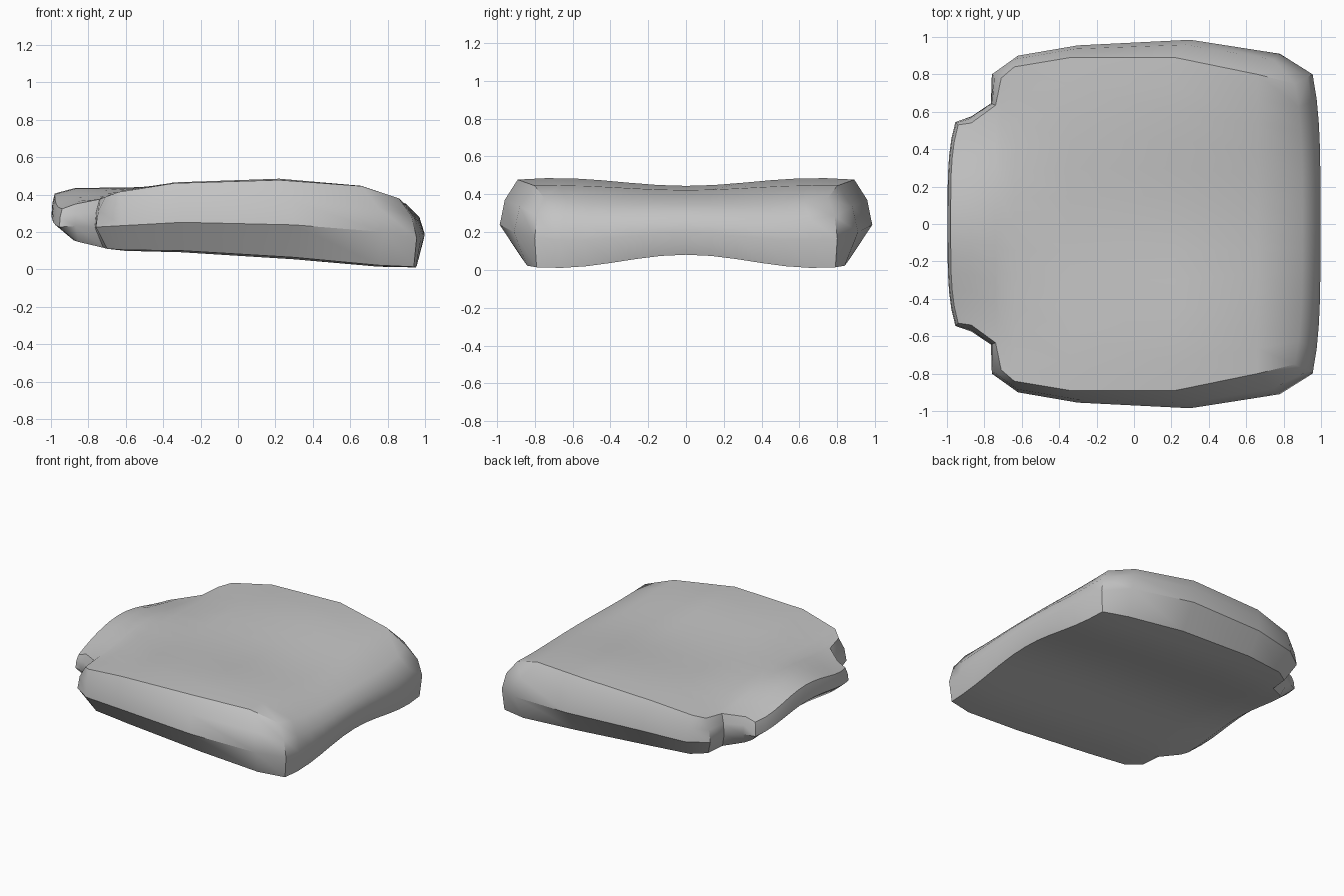
import bpy
import bmesh
import math

default_cube = bpy.data.objects.get("Cube")
if default_cube:
    bpy.data.objects.remove(default_cube, do_unlink=True)

# Outline stations from front to rear: (x, half width) of each layer's edge
top_edge = [(.86, .75), (.66, .8), (.22, .89), (-.34, .89), (-.64, .84),
            (-.71, .78), (-.74, .635), (-.87, .54), (-.94, .53)]
middle_edge = [(.955, .8), (.78, .91), (.3, .985), (-.3, .955), (-.62, .9),
               (-.76, .8), (-.765, .645), (-.87, .575), (-.955, .545)]
bottom_edge = [(.94, .79), (.75, .84), (.3, .87), (-.3, .85), (-.6, .81),
               (-.7, .74), (-.72, .6), (-.85, .52), (-.88, .48)]

# Height profiles along the depth: (x, z)
side_profile = [(-1, .28), (-.9, .33), (-.75, .37), (-.6, .425), (-.35, .465),
                (.2, .487), (.65, .45), (.86, .38), (.95, .29)]
centre_profile = [(-1, .4), (-.88, .435), (-.35, .44), (.2, .445),
                  (.65, .425), (.9, .35)]
base_profile = [(-.9, .145), (-.65, .1), (-.25, .09), (.35, .05), (.8, .01)]

columns = 12
last_row = len(top_edge) - 1


def interpolate(profile, x):
    if x <= profile[0][0]:
        return profile[0][1]
    for (x0, z0), (x1, z1) in zip(profile, profile[1:]):
        if x <= x1:
            return z0 + (z1 - z0) * (x - x0) / (x1 - x0)
    return profile[-1][1]


def centre_weight(y):
    return .5 + .5 * math.cos(math.pi * y / .69)


def top_height(x, y):
    side = interpolate(side_profile, x)
    return side + (interpolate(centre_profile, x) - side) * centre_weight(y)


def bottom_height(x, y):
    return interpolate(base_profile, x) + .07 * centre_weight(y)


def plan_point(edge, bow, row, column):
    """Point across a station; the front and rear edges bow outward."""
    x, half_width = edge[row]
    across = 2 * column / columns - 1
    bulge = bow * (1 - across ** 4)
    if row == 0:
        x += bulge
    elif row == last_row:
        x -= bulge
    return x, across * half_width


def top_point(row, column):
    x, y = plan_point(top_edge, .04, row, column)
    return x, y, top_height(x, y)


def bottom_point(row, column):
    x, y = plan_point(bottom_edge, .02, row, column)
    return x, y, bottom_height(x, y)


def middle_point(row, column):
    x, y = plan_point(middle_edge, .042, row, column)
    high, low = top_point(row, column)[2], bottom_point(row, column)[2]
    return x, y, low + (high - low) * .42


def shoulder_point(row, column):
    a, b = top_point(row, column), middle_point(row, column)
    mix = (.72, .72, .45)
    return [p + (q - p) * m for p, q, m in zip(a, b, mix)]


bm = bmesh.new()
rows = range(last_row + 1)

# Top and underside sheets
sheets = []
for point in (top_point, bottom_point):
    sheets.append([[bm.verts.new(point(r, c)) for c in range(columns + 1)]
                   for r in rows])
for sheet in sheets:
    for r in range(last_row):
        for c in range(columns):
            bm.faces.new((sheet[r][c], sheet[r][c + 1],
                          sheet[r + 1][c + 1], sheet[r + 1][c]))

# Rounded rim joining the two sheets
border = [(0, c) for c in range(columns)]
border += [(r, columns) for r in range(last_row)]
border += [(last_row, c) for c in range(columns, 0, -1)]
border += [(r, 0) for r in range(last_row, 0, -1)]
loops = [[sheets[0][r][c] for r, c in border]]
for point in (shoulder_point, middle_point):
    loops.append([bm.verts.new(point(r, c)) for r, c in border])
loops.append([sheets[1][r][c] for r, c in border])
for upper, lower in zip(loops, loops[1:]):
    for i in range(len(border)):
        k = (i + 1) % len(border)
        bm.faces.new((upper[i], upper[k], lower[k], lower[i]))
bmesh.ops.recalc_face_normals(bm, faces=bm.faces)

mesh = bpy.data.meshes.new("seat_cushion")
bm.to_mesh(mesh)
bm.free()
cushion = bpy.data.objects.new("seat_cushion", mesh)
bpy.context.collection.objects.link(cushion)

# Plain grey upholstery
grey = bpy.data.materials.new("grey_fabric")
grey.use_nodes = True
colour = (.55, .55, .55, 1)
grey.diffuse_color = colour
grey.node_tree.nodes["Principled BSDF"].inputs["Base Color"].default_value = colour
mesh.materials.append(grey)

bpy.ops.object.select_all(action="DESELECT")
cushion.select_set(True)
bpy.context.view_layer.objects.active = cushion
bpy.ops.object.shade_smooth_by_angle(angle=math.radians(40))
